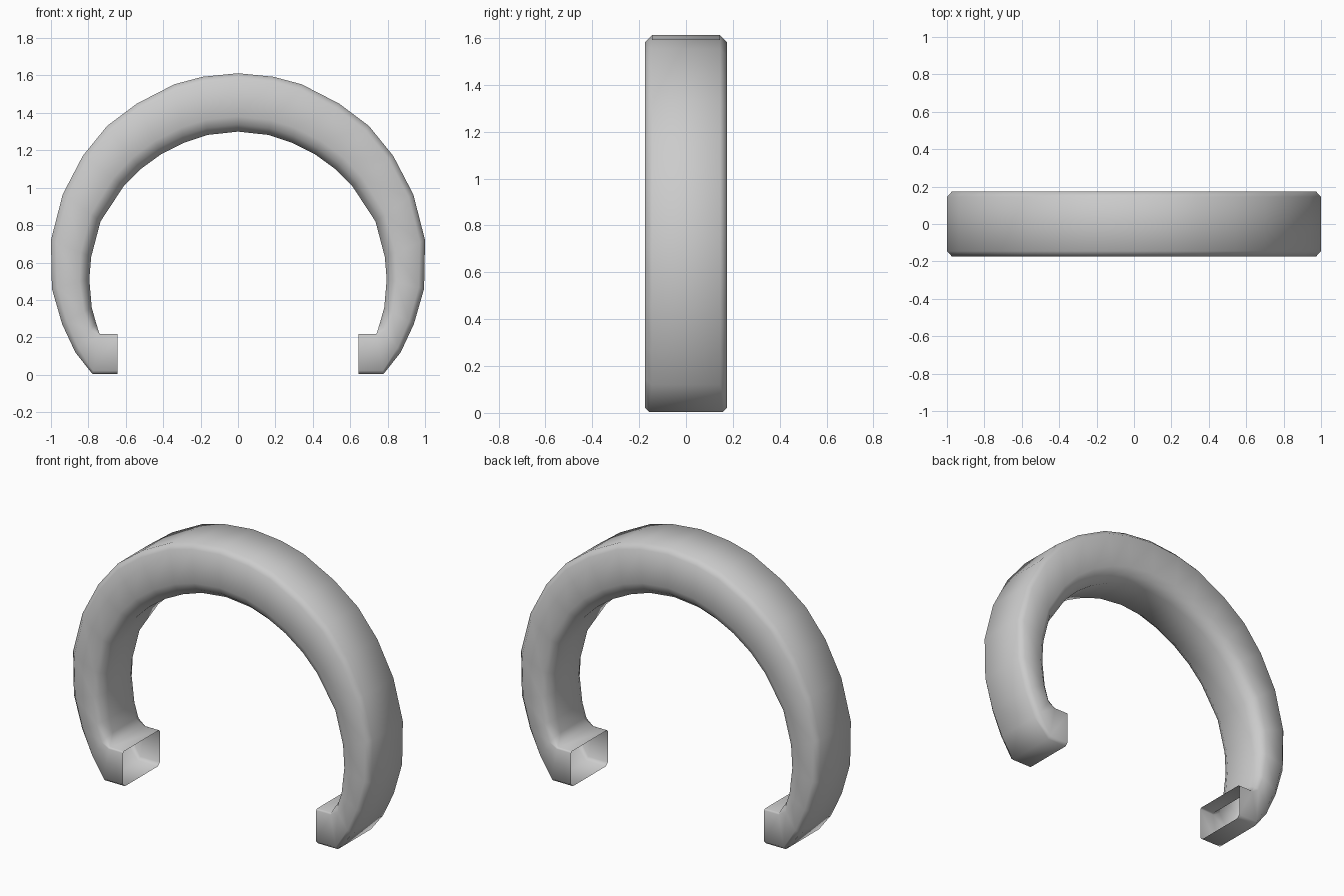
import bpy, bmesh
from mathutils import Vector

if "Cube" in bpy.data.objects:
    bpy.data.objects.remove(bpy.data.objects["Cube"])

# Outer and inner outline stations (x, z), from crown to right-hand tip
outer = [(0, 1.612), (.19, 1.593), (.34, 1.553), (.54, 1.45), (.70, 1.33), (.83, 1.17),
         (.937, .965), (1.0, .72), (.995, .46), (.94, .27), (.87, .12), (.778, .004), (.645, .004)]
inner = [(0, 1.30), (.165, 1.282), (.29, 1.24), (.41, 1.18), (.52, 1.10), (.61, 1.01),
         (.735, .82), (.785, .63), (.795, .51), (.782, .36), (.76, .28), (.74, .218), (.645, .218)]
HALF = .175


def section(o, i, k):
    """Closed cross-section: chamfered outside, softly rounded inside."""
    o, i = Vector((o[0], 0, o[1])), Vector((i[0], 0, i[1]))
    tip = k >= 11
    c = .018 if tip else .03
    d = c / (i - o).length
    if tip:
        half = [(HALF - c, 0), (HALF, d), (HALF, .96), (HALF - .004, .99), (HALF - .01, 1)]
    else:
        half = [(HALF - c, 0), (HALF, d), (HALF, .74), (HALF - .02, .88), (HALF - .065, 1)]
    ring = half + [(-y, t) for y, t in reversed(half)]
    return [o.lerp(i, t) + Vector((0, y, 0)) for y, t in ring]


right = [section(o, i, k) for k, (o, i) in enumerate(zip(outer, inner))]
left = [[Vector((-p.x, p.y, p.z)) for p in s] for s in right[:0:-1]]

# Open-ended tubular arch
bm = bmesh.new()
rows = [[bm.verts.new(p) for p in s] for s in left + right]
for a, b in zip(rows, rows[1:]):
    for j in range(len(a)):
        n = (j + 1) % len(a)
        bm.faces.new((a[j], a[n], b[n], b[j]))

# Face the shell outwards
bmesh.ops.recalc_face_normals(bm, faces=bm.faces)
bm.normal_update()
top = max(bm.faces, key=lambda f: f.calc_center_median().z)
if top.normal.z < 0:
    bmesh.ops.reverse_faces(bm, faces=bm.faces)

mesh = bpy.data.meshes.new("open_ring")
bm.to_mesh(mesh)
bm.free()
ring = bpy.data.objects.new("open_ring", mesh)
bpy.context.collection.objects.link(ring)
bpy.context.view_layer.objects.active = ring
ring.select_set(True)
bpy.ops.object.shade_smooth_by_angle(angle=.9)
